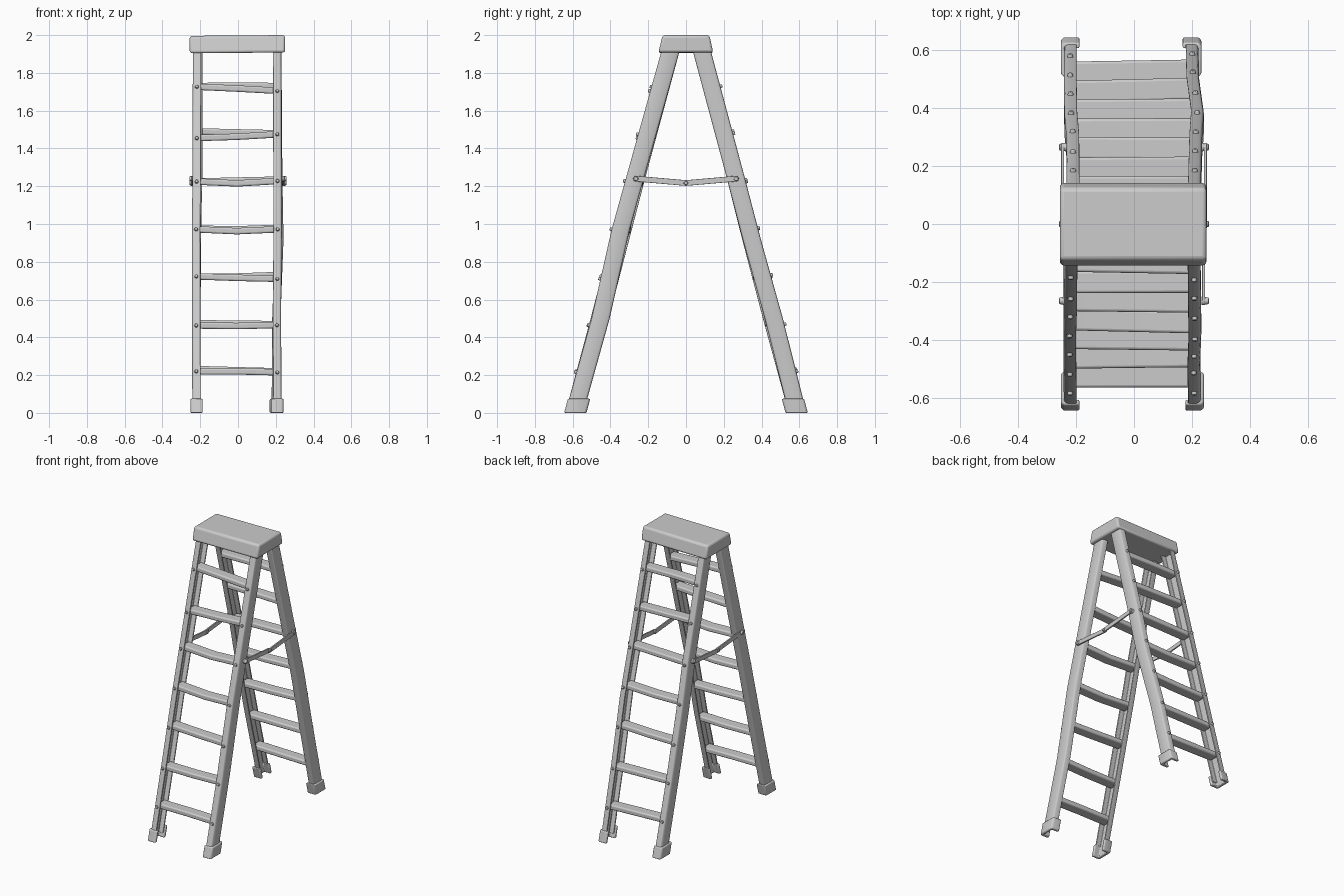
import bpy, bmesh, math
from mathutils import Vector, Matrix

if "Cube" in bpy.data.objects:
    bpy.data.objects.remove(bpy.data.objects["Cube"])


def make_object(name, bm, bevel=0.0):
    bmesh.ops.recalc_face_normals(bm, faces=bm.faces[:])
    mesh = bpy.data.meshes.new(name)
    bm.to_mesh(mesh)
    bm.free()
    ob = bpy.data.objects.new(name, mesh)
    bpy.context.collection.objects.link(ob)
    if bevel:
        mod = ob.modifiers.new("soft_edges", "BEVEL")
        mod.width = bevel
        mod.segments = 3
        mod.limit_method = 'ANGLE'
        mod.angle_limit = math.radians(40)
    bpy.ops.object.select_all(action='DESELECT')
    ob.select_set(True)
    bpy.context.view_layer.objects.active = ob
    bpy.ops.object.shade_smooth_by_angle(angle=math.radians(40))
    return ob


def loft(name, rings, bevel=0.0):
    """Skin a list of equal-length point rings and cap both ends."""
    bm = bmesh.new()
    vs = [[bm.verts.new(p) for p in r] for r in rings]
    n = len(vs[0])
    for a, b in zip(vs, vs[1:]):
        for i in range(n):
            bm.faces.new((a[i], a[(i + 1) % n], b[(i + 1) % n], b[i]))
    bm.faces.new(vs[0])
    bm.faces.new(vs[-1])
    return make_object(name, bm, bevel)


def channel(hx, hy, wall, cut):
    """C-shaped section, u = outwards, v = front to back."""
    return [(-hx, -hy), (hx - cut, -hy), (hx - cut * .3, -hy + cut * .3), (hx, -hy + cut),
            (hx, hy - cut), (hx - cut * .3, hy - cut * .3), (hx - cut, hy), (-hx, hy),
            (-hx, hy - wall), (hx - wall, hy - wall),
            (hx - wall, -hy + wall), (-hx, -hy + wall)]


def sweep(name, section, path, side, bevel):
    loft(name, [[(x + side * u, y + v, z) for u, v in section] for x, y, z in path], bevel)


def at_height(path, z):
    for a, b in zip(path, path[1:]):
        if a[2] <= z <= b[2]:
            return Vector(a).lerp(Vector(b), (z - a[2]) / (b[2] - a[2]))


def rivet(name, centre, axis, r, h):
    bm = bmesh.new()
    rot = Vector(axis).to_track_quat('Z', 'Y').to_matrix().to_4x4()
    bmesh.ops.create_cone(bm, cap_ends=True, segments=12, radius1=r, radius2=r * .75,
                          depth=h, matrix=Matrix.Translation(centre) @ rot)
    make_object(name, bm, r * .2)


# Slightly wobbly rail centre lines, floor to top
rails = {
    ("front", -1): [(-.22, -.583, .03), (-.221, -.457, .5), (-.222, -.335, .97),
                    (-.219, -.262, 1.25), (-.217, -.078, 1.93)],
    ("front", 1): [(.209, -.583, .03), (.206, -.452, .5), (.21, -.346, .97),
                   (.209, -.268, 1.25), (.207, -.078, 1.93)],
    ("back", -1): [(-.22, .583, .03), (-.22, .455, .5), (-.218, .345, .92),
                   (-.211, .262, 1.25), (-.21, .08, 1.93)],
    ("back", 1): [(.2, .583, .03), (.203, .465, .5), (.219, .348, .92),
                  (.213, .262, 1.25), (.208, .08, 1.93)],
}
# Rung heights: left, middle, right
rungs = {
    "front": [(.22, .22, .215), (.463, .46, .465), (.723, .715, .71), (.972, .962, .972),
              (1.225, 1.215, 1.228), (1.455, 1.462, 1.475), (1.727, 1.717, 1.705)],
    "back": [(.232, .226, .22), (.475, .472, .47), (.72, .722, .73), (.975, .972, .98),
             (1.225, 1.23, 1.235), (1.49, 1.485, 1.48), (1.73, 1.733, 1.73)],
}

for (end, side), path in rails.items():
    tag = f"{end}_{'right' if side > 0 else 'left'}"
    sweep(tag + "_rail", channel(.022, .048, .01, .014), path, side, .003)
    # Rubber shoe wrapped round the rail end, leaning with the leg
    x, y, z = path[0]
    lean = .02 if end == "front" else -.02
    sweep(tag + "_foot", channel(.032, .059, .02, .012),
          [(x, y - lean * .15, 0), (x, y + lean * .85, .075)], side, .006)
    # Rung rivets on the outer face
    face = -1 if end == "front" else 1
    for i, heights in enumerate(rungs[end]):
        p = at_height(path, heights[0 if side < 0 else 2])
        rivet(f"{tag}_rivet_{i + 1}", p + Vector((0, face * .051, 0)), (0, face, .27), .011, .016)

# Rungs: flat treads between the rails
for end, levels in rungs.items():
    face = -1 if end == "front" else 1
    for i, (zl, zm, zr) in enumerate(levels):
        a = at_height(rails[end, -1], zl) + Vector((-.008, 0, 0))
        b = at_height(rails[end, 1], zr) + Vector((.008, 0, 0))
        m = (a + b) / 2
        m.z = zm
        rings = []
        for p in (a, m, b):
            y, z = p.y - face * .006, p.z
            rings.append([(p.x, y - .038, z - .017), (p.x, y + .038, z - .017),
                          (p.x, y + .038, z + .017), (p.x, y - .038, z + .017)])
        loft(f"{end}_rung_{i + 1}", rings, .009)

# Top cap: tapered block
rings = []
for x, dz in ((-.256, -.004), (0, -.002), (.25, 0)):
    rings.append([(x, -.146, 1.908 + dz), (x, .144, 1.908 + dz),
                  (x, .124, 2 + dz), (x, -.124, 2 + dz)])
loft("top_cap", rings, .014)

# Folding spreader bars, two links and three pivots on each side
for side in (-1, 1):
    word = "right" if side > 0 else "left"
    x = side * .242
    pivots = [Vector((x, -.265, 1.24)), Vector((x, 0, 1.217)), Vector((x, .265, 1.24))]
    for i, (p, q) in enumerate(zip(pivots, pivots[1:])):
        ang = math.atan2(q.z - p.z, q.y - p.y)
        outline = []
        for c, start in ((p, math.pi / 2), (q, -math.pi / 2)):
            for k in range(7):
                t = ang + start + math.pi * k / 6
                outline.append((c.y + .015 * math.cos(t), c.z + .015 * math.sin(t)))
        off = side * (.004 if i else -.002)
        loft(f"{word}_spreader_link_{i + 1}",
             [[(x + off + d, y, z) for y, z in outline] for d in (-.005, .005)], .002)
    for i, p in enumerate(pivots):
        rivet(f"{word}_spreader_pivot_{i + 1}", p + Vector((side * .003, 0, 0)),
              (side, 0, 0), .015 if i != 1 else .013, .026)
